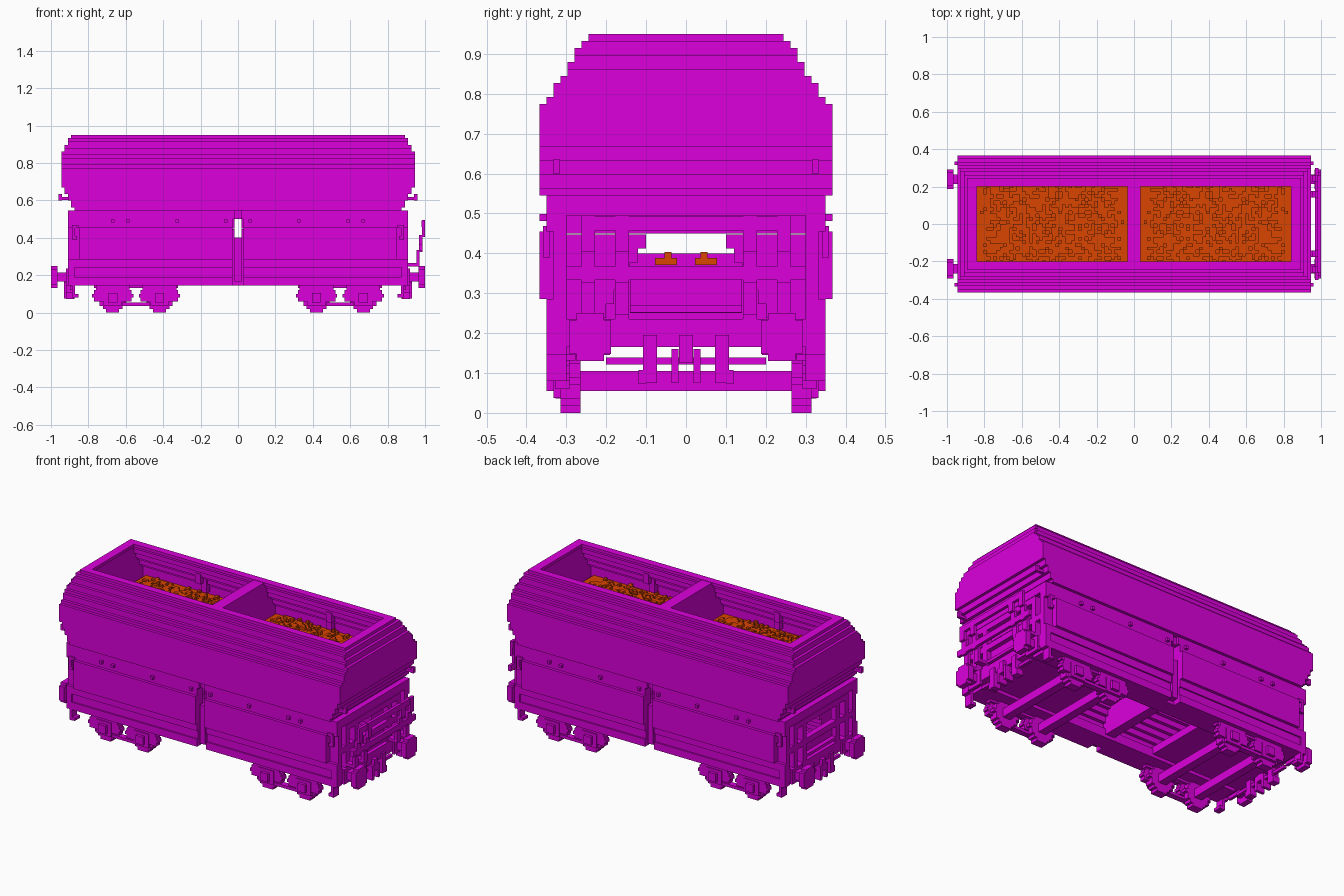
import bpy, bmesh, math, random
from itertools import product

if "Cube" in bpy.data.objects:
    bpy.data.objects.remove(bpy.data.objects["Cube"])
random.seed(4)

# Shared sizes: block edge, end face, side faces, frame planes and heights
STEP = .0175
BAR = 2 * STEP
END, WIDE, INNER = .91, .35, .3
BASE, WAIST, RIM = .145, .545, .95
POST = END - BAR


def material(name, red, green, blue):
    mat = bpy.data.materials.new(name)
    mat.use_nodes = True
    colour = (red, green, blue, 1)
    mat.diffuse_color = colour
    mat.node_tree.nodes["Principled BSDF"].inputs["Base Color"].default_value = colour
    return mat


purple = material("purple paint", .71, 0, .71)
orange = material("orange ore", .7, .06, 0)


def thick(centre, size=BAR):
    return (centre - size / 2, centre + size / 2)


def thin(centre):
    return thick(centre, STEP)


def across(half):
    return (-half, half)


def snap(value):
    return round(value / STEP) * STEP


def add_box(bm, *ranges):
    low, high = zip(*(sorted(pair) for pair in ranges))
    for vert in bmesh.ops.create_cube(bm, size=1)["verts"]:
        vert.co = [b if c > 0 else a for a, b, c in zip(low, high, vert.co)]


def part(name, boxes, mirror="", mat=purple):
    """Join boxes, each an x, y and z range, and repeat them across the mirror axes."""
    bm = bmesh.new()
    sides_x = (1, -1) if "x" in mirror else (1,)
    sides_y = (1, -1) if "y" in mirror else (1,)
    for (x, y, z), sx, sy in product(boxes, sides_x, sides_y):
        add_box(bm, [sx * v for v in x], [sy * v for v in y], z)
    mesh = bpy.data.meshes.new(name)
    bm.to_mesh(mesh)
    bm.free()
    mesh.materials.append(mat)
    bpy.context.collection.objects.link(bpy.data.objects.new(name, mesh))


def disc(centre, height, radius, depth, axis):
    """Blocky disc built of rows."""
    rows = []
    count = round(2 * radius / STEP)
    row = 2 * radius / count
    for i in range(count):
        offset = row * (i + .5) - radius
        width = across(max(snap(math.sqrt(radius ** 2 - offset ** 2)), STEP))
        span = [centre + w for w in width]
        level = thick(height + offset, row)
        rows.append((span, depth, level) if axis == "y" else (depth, span, level))
    return rows


# Upper body: rings of blocks with tapered ends and sloping shoulders
shell = []
layers = 23
rise = (RIM - WAIST) / layers
for i in range(layers):
    z = WAIST + rise * (i + .5)
    level = thick(z, rise)
    long = snap(.945 - max(0, .69 - z, z - .85) / 2)
    wide = snap(.37 - .65 * max(0, z - .755))
    if z < .7:
        shell.append((across(long), across(wide), level))
        continue
    last = i == layers - 1
    hole_x = .84 if last else min(long - .05, .86)
    hole_y = .2 if last else wide - .05
    for side in (1, -1):
        shell.append((across(long), (side * hole_y, side * wide), level))
        shell.append(((side * hole_x, side * long), across(hole_y), level))
part("upper_body", shell)
part("divider", [(across(BAR), across(.24), (.69, RIM - .002)),
                 (across(BAR), across(.31), (.69, .84))])
part("inner_brackets", [(thick(.42), thick(.29), (.74, .84)),
                        (thick(.44), thick(.26), (.8, .86))], "xy")

# Ore heaps: fine columns that rise toward the middle of each bay
ore = []
for i, j in product(range(46), range(-18, 18)):
    mound = 1 - max(abs(i - 22.5) / 26, abs(j + .5) / 21)
    blocks = max(1, round(mound * 4.5 + random.uniform(-.6, .8)))
    x, y = BAR + STEP * (i + .5), STEP * (j + .5)
    ore.append((thin(x), thin(y), (.69, .7 + STEP * blocks)))
part("ore_heaps", ore, "x", orange)

# Discharge chutes: stepped walls that meet in a saddle above a tunnel
chute = [((STEP, POST), (0, INNER), (.5, WAIST)), ((STEP, .82), (0, INNER), (.45, .5))]
for i in range(7):
    chute.append(((STEP, .8), (.22 - .02 * i, INNER), thick(.22 + BAR * i)))
part("chutes", chute, "xy")

# Lower side panels: band, ledge, bulged panel, recessed strip and bottom rail
gap = .03
part("side_panels", [((STEP, END), (INNER, WIDE), (.5, WAIST)),
                     ((gap, END), (INNER, WIDE), (.455, .5)),
                     ((gap, .85), (INNER, WIDE + STEP), (.285, .455)),
                     ((gap, END), (INNER, WIDE - STEP), (.285, .455)),
                     ((gap, END), (INNER, WIDE), (.24, .285)),
                     ((gap, POST), (INNER, WIDE - STEP / 2), (.19, .24)),
                     ((POST, END), (INNER, WIDE), (.19, .24)),
                     ((gap, END), (INNER, WIDE), (BASE, .19))], "xy")
clips = []
for x in (.065, .325, .59, .67):
    clips += [(thin(x), (INNER, WIDE + STEP), thin(.555)),
              (thin(x), (INNER, WIDE + STEP), thin(.49))]
part("panel_clips", clips, "xy")
part("centre_bulkhead", [(across(gap), across(INNER), (.165, .4)),
                         (across(STEP), across(.34), (.165, .4)),
                         (across(STEP), across(WIDE - STEP), (.5, WAIST))])
grip = thin(WIDE)
part("corner_handles", [(thick(.87), grip, thin(.46)),
                        (thin(.88), grip, (.39, .46)),
                        (thin(.87), grip, thin(.4))], "xy")

# End frames: bars, posts and lamp brackets
frame = (POST, END)
part("end_bars", [(frame, across(half), thick(height, size)) for half, height, size in
                  ((WIDE - STEP, .52, .05), (.26, .475, BAR), (INNER, .35, BAR),
                   (.14, .26, STEP), (INNER, .2, 2 * BAR))], "x")
part("end_posts", [(frame, thick(.16), (.2, .46)),
                   (frame, thick(.245), (.2, .49)),
                   (frame, (INNER, WIDE - STEP), (BASE, .5))], "xy")
part("end_panels", [(thin(POST), across(.14), (.25, .34))], "x")
part("end_ore", [(thick(.73, .08), thick(.05, .055), thin(.38)),
                 (thick(.73, .08), thin(.045), thin(.395))], "xy", orange)
part("lamp_brackets", [((POST, .96), thin(.325), thin(.61)),
                       (thin(.95), thin(.325), (.6, .635))], "xy")

# Platform railing that flares outward at one end
rail = [((END, .97), thick(y), thin(.255)) for y in (.16, .245)]
for i, y in product(range(3), (.16, .245)):
    rail.append((thin(.962 + .015 * i), thick(y), thick(.29 + .08 * i, .09)))
rail.append((thin(.99), (0, .26), thick(.475)))
rail.append((thin(.977), (0, INNER), thick(.35)))
part("railing", rail, "y")

# Buffers, coupling gear and steps
part("buffers", disc(.24, .19, .06, (1 - BAR, 1), "x")
     + [((END, 1), thick(.24, .05), thick(.19, .05)),
        (thin(END), thick(.24, .1), thick(.19, .09))], "xy")
part("coupling", [((POST, .92), thick(.09), (.075, .195)),
                  ((POST, .92), thin(.11), thick(.09)),
                  ((POST, .93), thin(.027), (.075, .16)),
                  ((POST, .93), across(STEP), thick(.16, .07)),
                  (thin(.89), (0, .2), thin(.13))], "xy")
part("footsteps", [(thin(.88), (INNER, WIDE), (.08, BASE)),
                   (thick(.87), (INNER, WIDE), thin(.09))], "xy")

# Underframe: side sills and a floor above each bogie
part("sills", [(across(POST), (.2, INNER), (BASE, .2))], "y")
part("bogie_floors", [((.3, POST), across(INNER), (.165, .21))], "x")

# Bogies: wheels, axle boxes and side frames
wheels, axles = [], []
hub = .08
for x in (.42, .67):
    wheels += disc(x, hub, hub, thick(.29, .05), "y")
    axles += [(thick(x, .05), (0, WIDE), thick(hub, .05)),
              (thick(x, .1), (INNER, WIDE - STEP), thick(hub, .085)),
              (thick(x, .2), thick(.31), thick(.09, .06)),
              (thick(x, .22), thick(.31), thin(.09)),
              (thick(x, .18), thick(.31), thick(.135))]
part("wheels", wheels, "xy")
part("axles", axles, "xy")
part("bogie_bars", [(thick(.545, BASE), thick(.31), thin(.045)),
                    (thick(.545, .45), thick(.295), thin(.14))], "xy")
